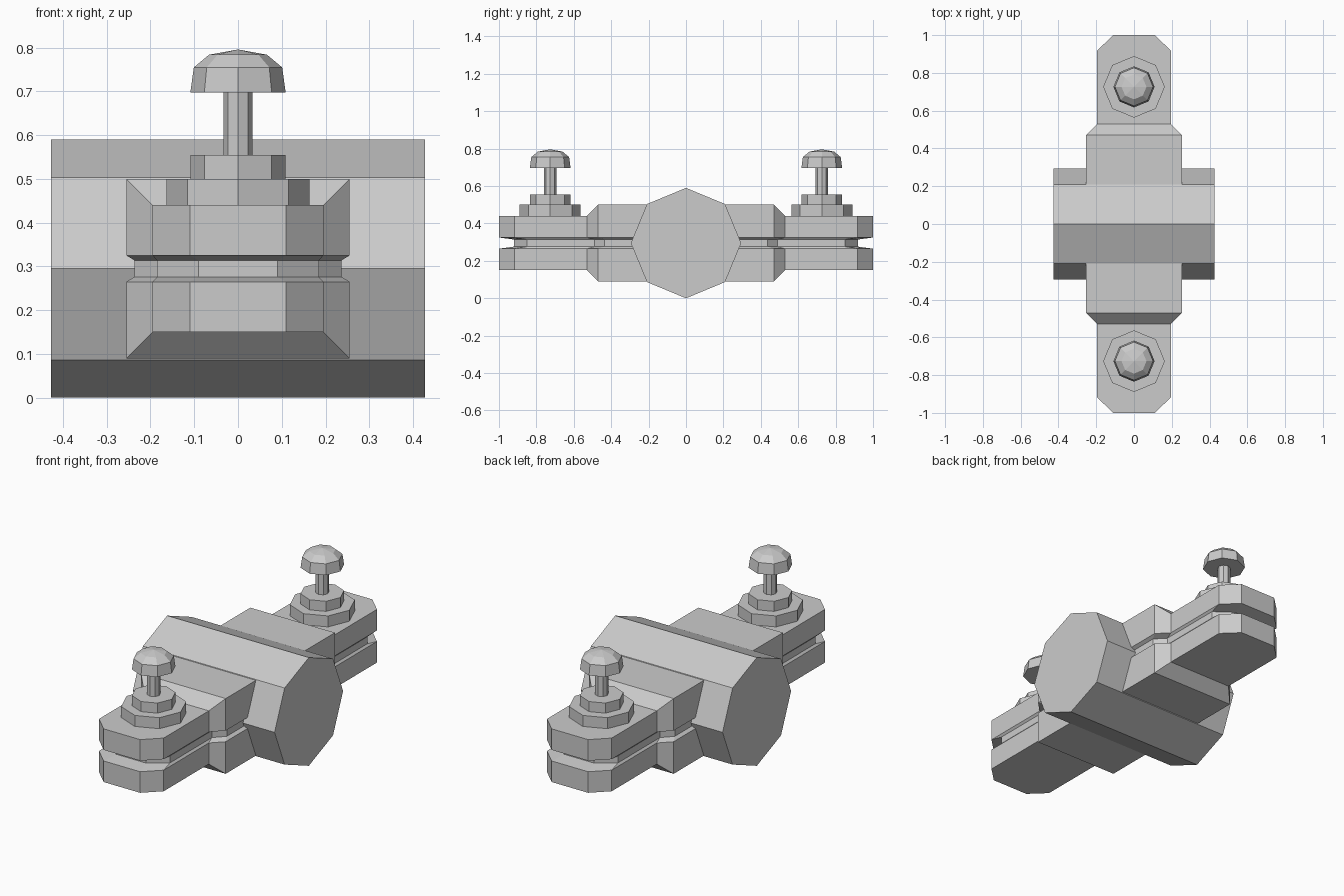
import bpy, bmesh, math

if "Cube" in bpy.data.objects:
    bpy.data.objects.remove(bpy.data.objects["Cube"])


def make_object(name, bm):
    bmesh.ops.recalc_face_normals(bm, faces=bm.faces)
    mesh = bpy.data.meshes.new(name)
    bm.to_mesh(mesh)
    bm.free()
    obj = bpy.data.objects.new(name, mesh)
    bpy.context.collection.objects.link(obj)
    return obj


def lathe(name, profile, y, sides=8):
    """Stack of octagonal rings (radius, z); radius 0 closes to a point."""
    bm = bmesh.new()
    rings = []
    for r, z in profile:
        if r == 0:
            rings.append([bm.verts.new((0, y, z))] * sides)
        else:
            rings.append([bm.verts.new((r * math.cos(math.tau * i / sides),
                                        y + r * math.sin(math.tau * i / sides), z))
                          for i in range(sides)])
    for a, b in zip(rings, rings[1:]):
        for i in range(sides):
            j = (i + 1) % sides
            quad = list(dict.fromkeys((a[i], a[j], b[j], b[i])))
            bm.faces.new(quad)
    for ring in (rings[0], rings[-1]):
        if len(set(ring)) > 1:
            bm.faces.new(ring)
    return make_object(name, bm)


# Central octagonal barrel lying along x
CZ, R, HALF = 0.295, 0.295, 0.427
bm = bmesh.new()
ends = [[bm.verts.new((x, R * math.cos(math.tau * i / 8), CZ + R * math.sin(math.tau * i / 8)))
         for i in range(8)] for x in (-HALF, HALF)]
for i in range(8):
    j = (i + 1) % 8
    bm.faces.new((ends[0][i], ends[0][j], ends[1][j], ends[1][i]))
for ring in ends:
    bm.faces.new(ring)
make_object("central_barrel", bm)

# Long body with a groove all round its middle, lofted along y
# Each station: y, half width, half height, groove y, groove half width
half = [(0.47, 0.255, 0.205, 0.435, 0.237),
        (0.53, 0.195, 0.145, 0.49, 0.185),
        (0.918, 0.195, 0.145, 0.85, 0.185),
        (1.0, 0.11, 0.145, 0.92, 0.09)]
stations = [(-y, w, h, -gy, gw) for y, w, h, gy, gw in reversed(half)] + half
bm = bmesh.new()
sections = []
for y, w, h, gy, gw in stations:
    side = [(w, y, h), (w, y, 0.03), (gw, gy, 0.019),
            (gw, gy, -0.019), (w, y, -0.03), (w, y, -h)]
    pts = side + [(-x, yy, z) for x, yy, z in reversed(side)]
    sections.append([bm.verts.new((x, yy, z + CZ)) for x, yy, z in pts])
for a, b in zip(sections, sections[1:]):
    for i in range(12):
        j = (i + 1) % 12
        bm.faces.new((a[i], a[j], b[j], b[i]))
for s in (sections[0], sections[-1]):
    for k in range(5):
        bm.faces.new((s[k], s[k + 1], s[10 - k], s[11 - k]))
make_object("grooved_body", bm)

# Terminal posts: two washers, a stem and a domed knob at each end
for side, y in (("front", -0.726), ("back", 0.726)):
    lathe(side + "_lower_washer", [(0.163, 0.43), (0.163, 0.50)], y)
    lathe(side + "_upper_washer", [(0.109, 0.49), (0.109, 0.555)], y)
    lathe(side + "_stem", [(0.033, 0.545), (0.033, 0.71)], y)
    lathe(side + "_knob", [(0.109, 0.697), (0.101, 0.755),
                           (0.066, 0.784), (0, 0.796)], y)
